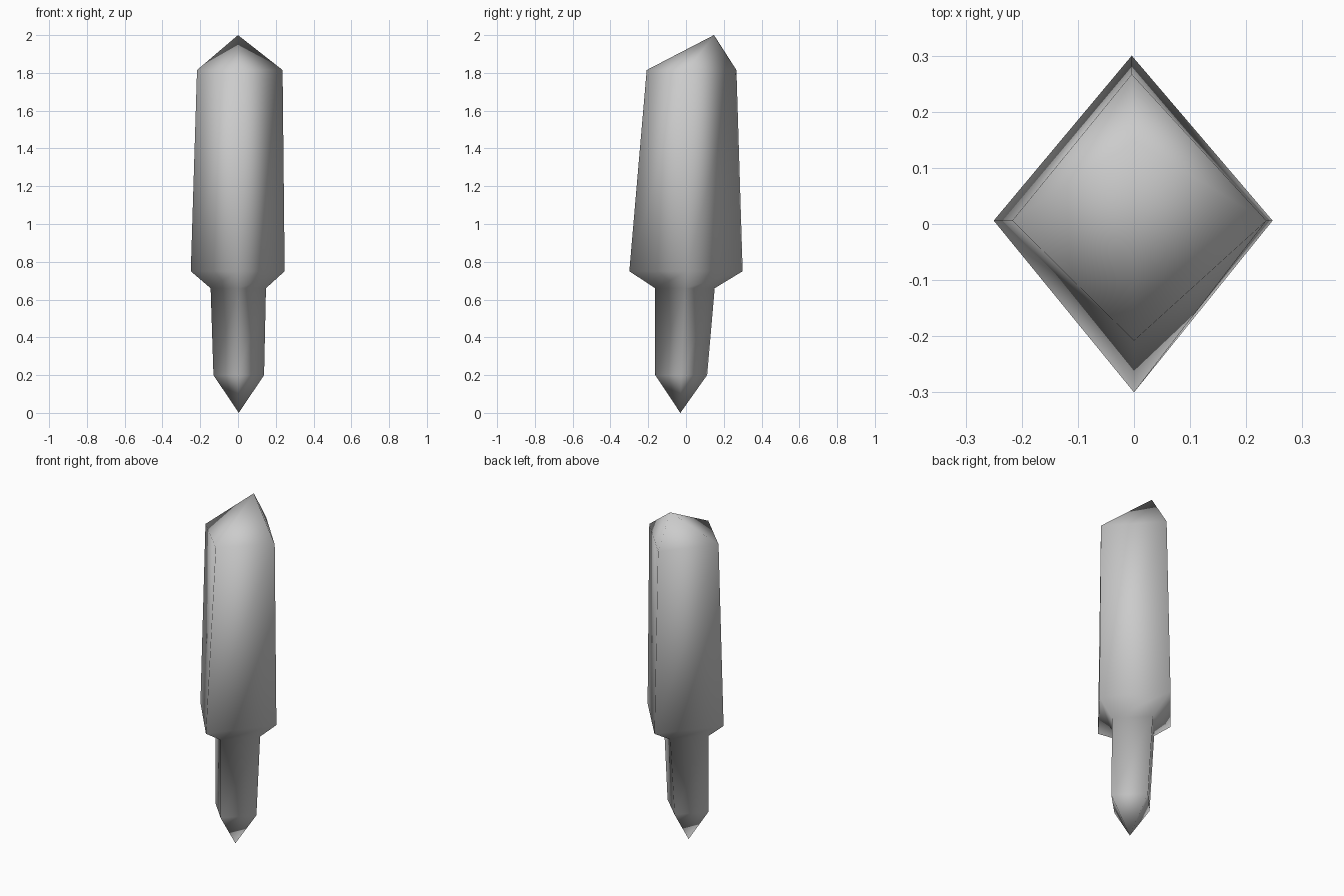
import bpy, bmesh

if "Cube" in bpy.data.objects:
    bpy.data.objects.remove(bpy.data.objects["Cube"])

# Four-sided rings: z, left x, right x, front y, back y, side y
RINGS = [
    (0.20, -0.13, 0.138, -0.163, 0.112, -0.025),
    (0.66, -0.145, 0.148, -0.163, 0.152, -0.005),
    (0.75, -0.25, 0.247, -0.30, 0.30, 0.006),
    (1.815, -0.217, 0.236, -0.208, 0.267, 0.006),
]

bm = bmesh.new()

# Diamond cross-sections
loops = []
for z, left, right, front, back, side in RINGS:
    corners = [(0, front), (right, side), (-0.004, back), (left, side)]
    loops.append([bm.verts.new((x, y, z)) for x, y in corners])

# Side walls between neighbouring sections
for lower, upper in zip(loops, loops[1:]):
    for i in range(4):
        j = (i + 1) % 4
        bm.faces.new((lower[i], lower[j], upper[j], upper[i]))

# Pointed base and off-centre top point
base = bm.verts.new((0.004, -0.03, 0))
tip = bm.verts.new((0, 0.148, 2))
for i in range(4):
    j = (i + 1) % 4
    bm.faces.new((loops[0][j], loops[0][i], base))
    bm.faces.new((loops[-1][i], loops[-1][j], tip))

bmesh.ops.recalc_face_normals(bm, faces=bm.faces[:])
for face in bm.faces:
    face.smooth = True

mesh = bpy.data.meshes.new("crystal_shard")
bm.to_mesh(mesh)
bm.free()
shard = bpy.data.objects.new("crystal_shard", mesh)
bpy.context.collection.objects.link(shard)
